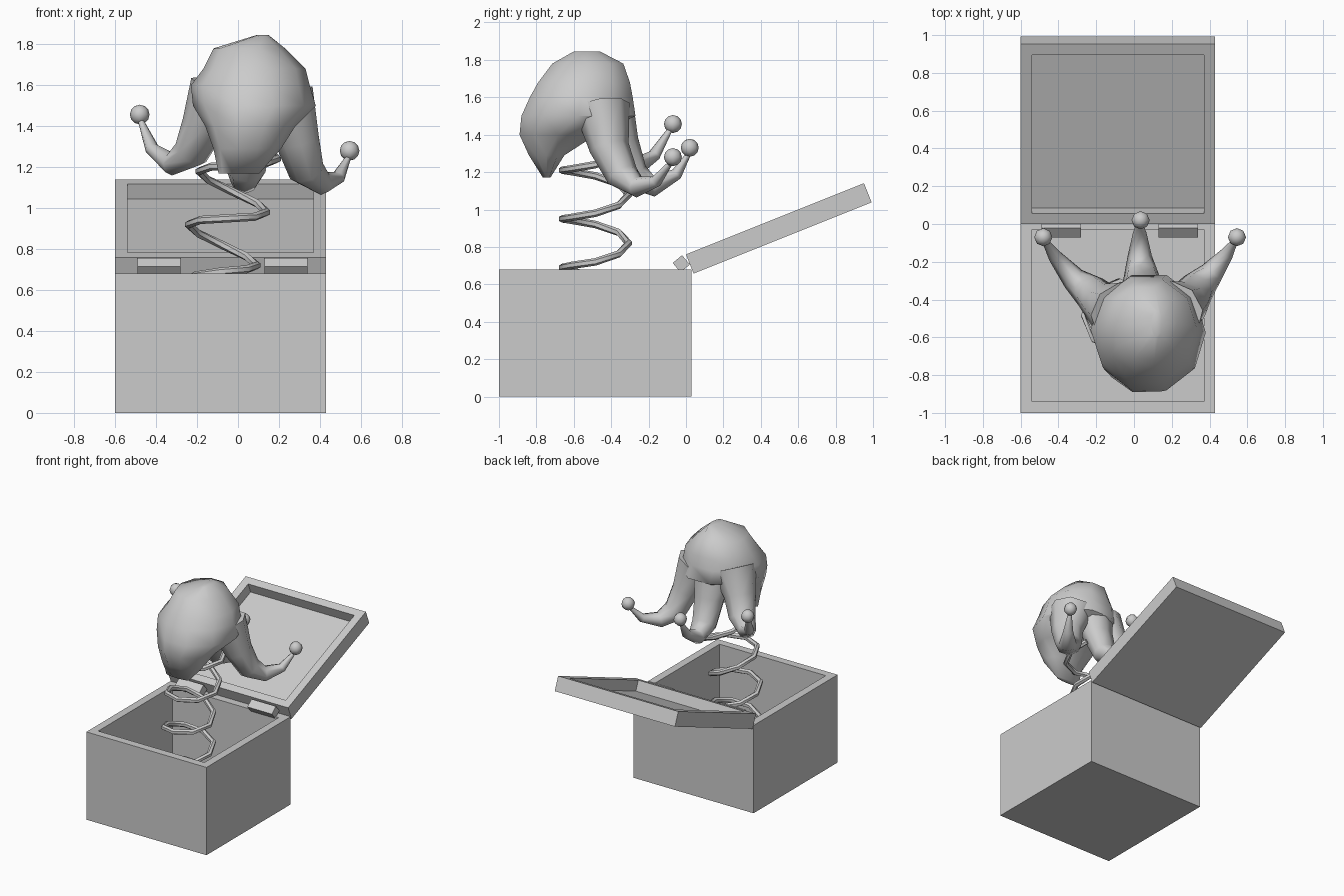
import bpy, bmesh
from math import sin, cos, pi, radians
from mathutils import Vector, Matrix

if "Cube" in bpy.data.objects:
    bpy.data.objects.remove(bpy.data.objects["Cube"])


def make_object(name, bm, smooth=None):
    bmesh.ops.recalc_face_normals(bm, faces=bm.faces[:])
    mesh = bpy.data.meshes.new(name)
    bm.to_mesh(mesh)
    bm.free()
    ob = bpy.data.objects.new(name, mesh)
    bpy.context.collection.objects.link(ob)
    if smooth:
        bpy.ops.object.select_all(action='DESELECT')
        ob.select_set(True)
        bpy.context.view_layer.objects.active = ob
        bpy.ops.object.shade_smooth_by_angle(angle=radians(smooth))
    return ob


def block(lo, hi):
    lo, hi = Vector(lo), Vector(hi)
    bm = bmesh.new()
    bmesh.ops.create_cube(bm, size=1, matrix=Matrix.Translation((lo + hi) / 2)
                          @ Matrix.Diagonal((*(hi - lo), 1)))
    return bm


def tray(name, lo, hi, wall, depth):
    """Block with a rectangular recess sunk into its top."""
    bm = block(lo, hi)
    bm.normal_update()
    top = max(bm.faces, key=lambda f: f.calc_center_median().z)
    bmesh.ops.inset_region(bm, faces=[top], thickness=wall)
    floor = bmesh.ops.extrude_discrete_faces(bm, faces=[top])['faces'][0]
    bmesh.ops.translate(bm, verts=floor.verts[:], vec=(0, 0, -depth))
    return make_object(name, bm)


def loft(name, rings, smooth):
    bm = bmesh.new()
    loops = [[bm.verts.new(p) for p in ring] for ring in rings]
    n = len(loops[0])
    for a, b in zip(loops, loops[1:]):
        for i in range(n):
            j = (i + 1) % n
            bm.faces.new((a[i], a[j], b[j], b[i]))
    bm.faces.new(loops[0])
    bm.faces.new(loops[-1])
    return make_object(name, bm, smooth)


def tube(name, path, radii, sides, ref, smooth, widen=1.0):
    """Loft round sections along a path; ref fixes the section's roll."""
    path = [Vector(p) for p in path]
    rings = []
    for i, p in enumerate(path):
        t = (path[min(i + 1, len(path) - 1)] - path[max(i - 1, 0)]).normalized()
        u = (ref - t * ref.dot(t)).normalized()
        v = t.cross(u)
        rings.append([p + radii[i] * (widen * u * cos(2 * pi * k / sides)
                                      + v * sin(2 * pi * k / sides))
                      for k in range(sides)])
    return loft(name, rings, smooth)


# Open box and its tilted lid
tray("box", (-0.6, -1, 0), (0.43, 0.03, 0.68), 0.085, 0.6)
lid = tray("lid", (-0.6, 0, -0.11), (0.43, 1.025, 0), 0.085, 0.08)
lid.location = (0, 0, 0.76)
lid.rotation_euler.x = radians(21.8)

# Hinge blocks
for side, x in (("left", -0.385), ("right", 0.235)):
    hinge = make_object("hinge_" + side,
                        block((-0.105, -0.0325, -0.0325), (0.105, 0.0325, 0.0325)))
    hinge.location = (x, -0.025, 0.71)
    hinge.rotation_euler.x = radians(40)

# Spring: straight inside the box, leaning to the right above it
coil = []
for s in range(-19, 20):
    a = -pi / 2 + s * pi / 4
    z = 0.69 + 0.26 * s / 8
    lean = min(1, max(0, (z - 0.55) / 0.2))
    coil.append((-0.085 + 0.2 * max(0, z - 0.78) + 0.178 * cos(a),
                 -0.485 + 0.178 * sin(a), z - 0.035 * lean * cos(a)))
tube("spring", coil, [0.02] * len(coil), 6, Vector((0, 0, 1)), 50)

# Hood: ten-sided rings from crown to front tip (cx, cy, z, rx, ry)
hood = [(0.12, -0.53, 1.845, 0.03, 0.07),
        (0.055, -0.525, 1.78, 0.175, 0.19),
        (0.08, -0.545, 1.68, 0.25, 0.245),
        (0.06, -0.56, 1.60, 0.29, 0.275),
        (0.08, -0.575, 1.50, 0.30, 0.305),
        (0.06, -0.685, 1.40, 0.22, 0.205),
        (0.045, -0.745, 1.29, 0.165, 0.095),
        (0.005, -0.745, 1.17, 0.10, 0.02)]
rings = []
for cx, cy, z, rx, ry in hood:
    rings.append([(cx + rx * cos(k * pi / 5), cy + ry * sin(k * pi / 5) / 0.951, z)
                  for k in range(10)])
loft("hood", rings, 60)

# Drooping hood tails, each with a ball on its upturned end
tails = {
    "left": ([(-0.09, -0.46, 1.58), (-0.17, -0.42, 1.40), (-0.23, -0.36, 1.27),
              (-0.32, -0.29, 1.215), (-0.42, -0.17, 1.29), (-0.472, -0.09, 1.42)],
             (-0.48, -0.07, 1.457)),
    "right": ([(0.22, -0.45, 1.55), (0.29, -0.41, 1.33), (0.335, -0.34, 1.18),
               (0.41, -0.26, 1.12), (0.49, -0.16, 1.15), (0.535, -0.09, 1.24)],
              (0.545, -0.07, 1.28)),
    "back": ([(0.05, -0.42, 1.56), (0.045, -0.35, 1.35), (0.04, -0.28, 1.18),
              (0.03, -0.17, 1.125), (0.03, -0.05, 1.19), (0.03, 0.01, 1.29)],
             (0.035, 0.02, 1.33)),
}
for side, (path, ball) in tails.items():
    run = Vector(path[-1]) - Vector(path[0])
    ref = run.cross(Vector((0, 0, 1))).normalized()
    tube("tail_" + side, path, [0.14, 0.10, 0.083, 0.056, 0.032, 0.014], 8, ref, 60, 1.15)
    bm = bmesh.new()
    bmesh.ops.create_uvsphere(bm, u_segments=8, v_segments=6, radius=0.048,
                              matrix=Matrix.Translation(ball))
    make_object("ball_" + side, bm, 60)
